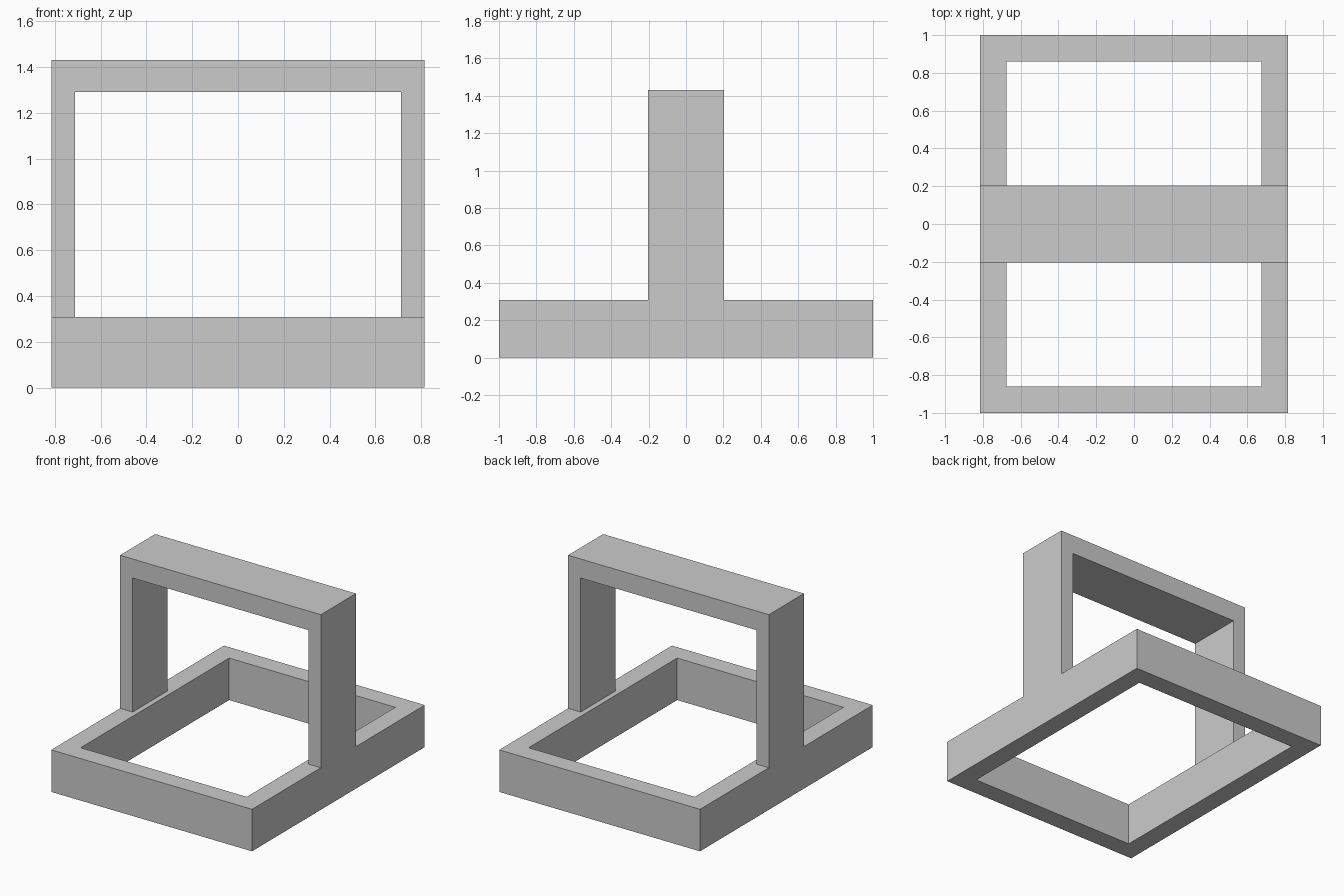
import bpy, bmesh
from mathutils import Vector

if "Cube" in bpy.data.objects:
    bpy.data.objects.remove(bpy.data.objects["Cube"])


def extruded(name, faces, direction):
    """Extrude a flat set of joined quads into a closed solid."""
    bm = bmesh.new()
    for quad in faces:
        bm.faces.new([bm.verts.new(p) for p in quad])
    bmesh.ops.remove_doubles(bm, verts=bm.verts, dist=1e-5)
    geom = bmesh.ops.extrude_face_region(bm, geom=bm.faces[:], use_keep_orig=True)["geom"]
    moved = [g for g in geom if isinstance(g, bmesh.types.BMVert)]
    bmesh.ops.translate(bm, verts=moved, vec=Vector(direction))
    bmesh.ops.recalc_face_normals(bm, faces=bm.faces)
    mesh = bpy.data.meshes.new(name)
    bm.to_mesh(mesh)
    bm.free()
    obj = bpy.data.objects.new(name, mesh)
    bpy.context.collection.objects.link(obj)
    return obj


def strip(outer, inner, closed):
    """Quads bridging an outer and an inner outline."""
    n = len(outer)
    return [(outer[i], outer[(i + 1) % n], inner[(i + 1) % n], inner[i])
            for i in range(n if closed else n - 1)]


def rectangle(x, y):
    return [(-x, -y, 0), (x, -y, 0), (x, y, 0), (-x, y, 0)]


def arch(x, top, bottom, y):
    return [(-x, y, bottom), (-x, y, top), (x, y, top), (x, y, bottom)]


HALF_X, BASE_H, DEPTH = 0.814, 0.308, 0.203

# Open rectangular base frame
extruded("base_frame",
         strip(rectangle(HALF_X, 1.0), rectangle(0.674, 0.86), True),
         (0, 0, BASE_H))

# Upright arch standing on the side rails
extruded("upright_arch",
         strip(arch(HALF_X, 1.43, BASE_H, -DEPTH),
               arch(0.712, 1.29, BASE_H, -DEPTH), False),
         (0, 2 * DEPTH, 0))
